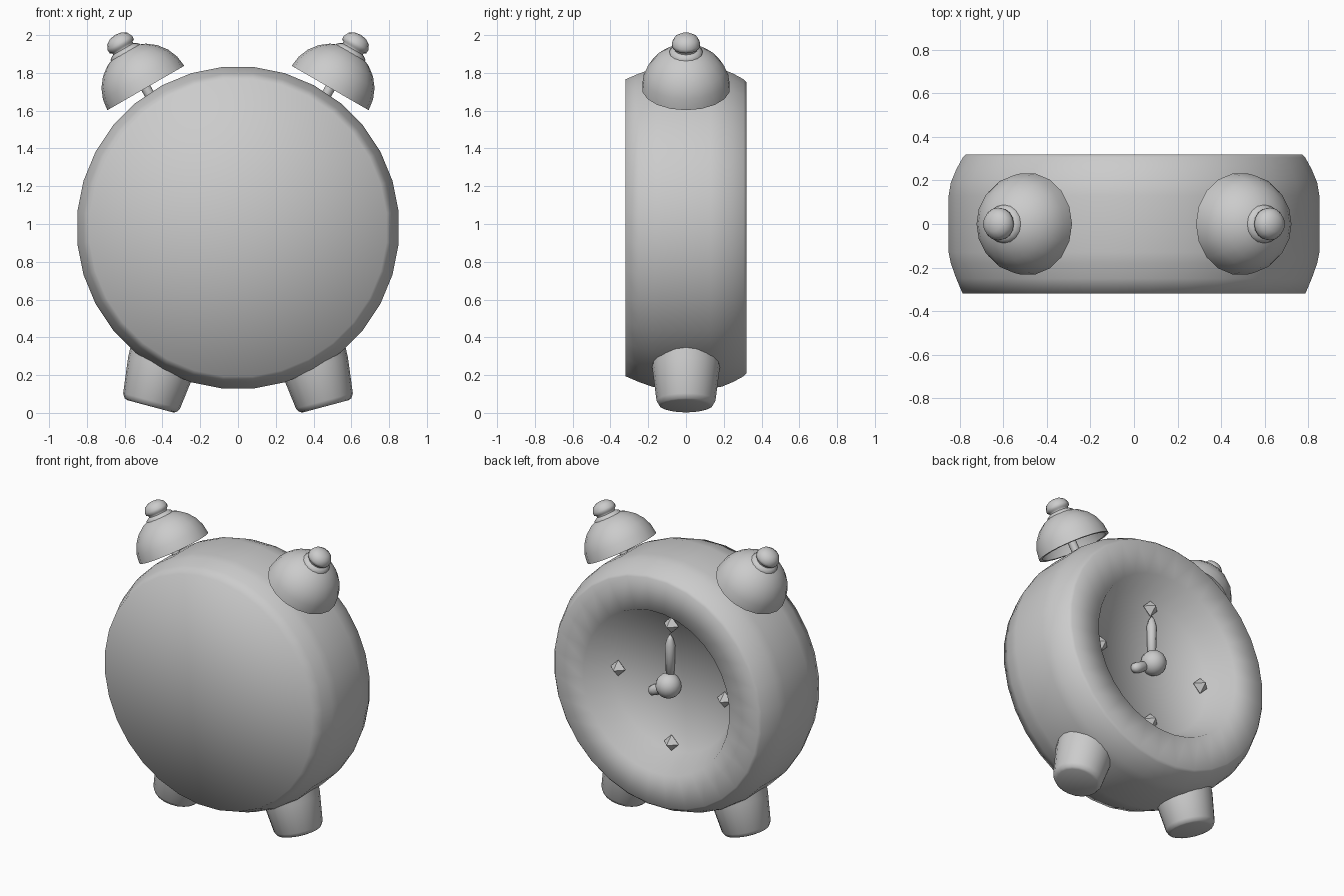
import bpy, bmesh
from math import sin, cos, pi, radians
from mathutils import Matrix

if "Cube" in bpy.data.objects:
    bpy.data.objects.remove(bpy.data.objects["Cube"])


def lathe(name, profile, segs, loc, rot=0, axis='Y', half_step=False):
    """Revolve (radius, height) points round local z, then tilt and place."""
    bm = bmesh.new()
    off = 0.5 if half_step else 0
    rings = []
    for r, h in profile:
        if r == 0:
            rings.append([bm.verts.new((0, 0, h))] * segs)
        else:
            rings.append([bm.verts.new((r * cos(2 * pi * (i + off) / segs),
                                        r * sin(2 * pi * (i + off) / segs), h))
                          for i in range(segs)])
    for a, b in zip(rings, rings[1:]):
        for i in range(segs):
            j = (i + 1) % segs
            bm.faces.new(list(dict.fromkeys((a[i], a[j], b[j], b[i]))))
    bmesh.ops.recalc_face_normals(bm, faces=bm.faces)
    return finish(name, bm, loc, rot, axis)


def finish(name, bm, loc, rot=0, axis='Y', smooth=True):
    mesh = bpy.data.meshes.new(name)
    bm.to_mesh(mesh)
    bm.free()
    for p in mesh.polygons:
        p.use_smooth = smooth
    ob = bpy.data.objects.new(name, mesh)
    ob.matrix_world = Matrix.Translation(loc) @ Matrix.Rotation(radians(rot), 4, axis)
    bpy.context.collection.objects.link(ob)
    return ob


def dome(r, h0=0.0, steps=6, down=False):
    """Quarter circle from rim to pole (or pole to rim)."""
    pts = [(r * cos(pi / 2 * i / steps), h0 + r * sin(pi / 2 * i / steps))
           for i in range(steps)] + [(0, h0 + r)]
    return pts[::-1] if down else pts


ZC = 0.98  # height of the clock centre

# Round case with recessed dial on the +y side
lathe("case", [(0, -.32), (.79, -.32), (.82, -.25), (.845, -.18), (.855, -.13),
               (.855, .13), (.845, .19), (.82, .25), (.79, .305), (.775, .32),
               (.555, .32), (.46, .15), (0, .15)],
      32, (0, 0, ZC), -90, 'X', half_step=True)

# Hour markers
for i, label in enumerate(("left", "top", "right", "bottom")):
    bm = bmesh.new()
    a = i * pi / 2
    r = .055
    top, bot = bm.verts.new((0, r, 0)), bm.verts.new((0, -r, 0))
    ring = [bm.verts.new((r * cos(k * pi / 2), 0, r * sin(k * pi / 2))) for k in range(4)]
    for k in range(4):
        bm.faces.new((ring[k], ring[(k + 1) % 4], top))
        bm.faces.new((ring[(k + 1) % 4], ring[k], bot))
    bmesh.ops.recalc_face_normals(bm, faces=bm.faces)
    finish(f"hour_marker_{label}", bm, (.405 * cos(a), .158, ZC + .405 * sin(a)), smooth=False)

# Hub and hands
bm = bmesh.new()
bmesh.ops.create_uvsphere(bm, u_segments=16, v_segments=10, radius=.082)
finish("hand_hub", bm, (0, .19, ZC))
lathe("minute_hand", [(0, 0), (.025, 0), (.032, .27), (.02, .315), (0, .35)], 10, (0, .172, ZC))
lathe("hour_hand", [(0, 0), (.025, 0), (.036, .13), (.03, .165), (0, .185)], 10, (0, .172, ZC), 120)

# Bells, knobs, posts and feet on both sides
for s, side in ((-1, "left"), (1, "right")):
    bell = (s * .488, 0, 1.72)
    lathe(f"bell_{side}", dome(.213, down=True) + dome(.235), 18, bell, 30 * s).data.shade_flat
    lathe(f"bell_knob_{side}",
          [(0, .20), (.088, .205), (.088, .222), (.07, .235), (.062, .238), (.062, .248),
           (.074, .255), (.075, .275), (.062, .302), (.036, .319), (0, .325)],
          16, bell, 30 * s)
    lathe(f"bell_post_{side}", [(0, -.13), (.027, -.13), (.027, .215), (0, .215)], 8, bell, 30 * s)
    lathe(f"foot_{side}", [(0, 0), (.125, 0), (.142, .006), (.156, .03), (.18, .22), (.185, .36), (0, .36)],
          20, (s * .465, 0, .035), -15 * s)

# Keep hard edges on the dished and capped parts
bpy.ops.object.select_all(action='DESELECT')
for ob in bpy.data.objects:
    if ob.name.startswith(("bell", "foot")):
        ob.select_set(True)
        bpy.context.view_layer.objects.active = ob
bpy.ops.object.shade_smooth_by_angle(angle=radians(60))
